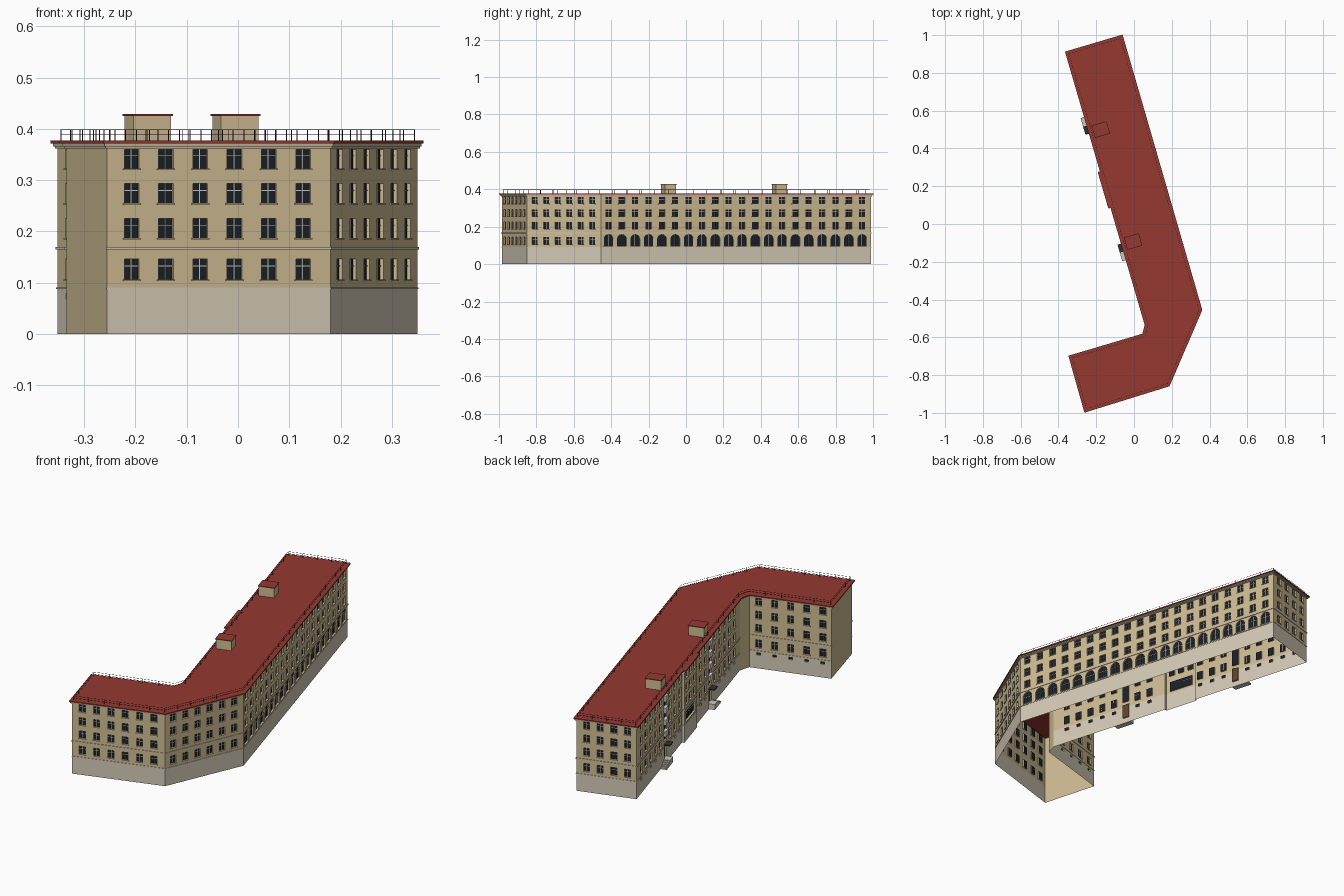
import bpy, bmesh, math
from mathutils import Vector

if "Cube" in bpy.data.objects:
    bpy.data.objects.remove(bpy.data.objects["Cube"])

COLORS = {
    "walls": (.62, .50, .29), "plinth": (.66, .59, .47), "roof": (.30, .04, .03),
    "window_glass": (.010, .015, .022), "window_bars": (.62, .60, .52),
    "window_sills": (.60, .50, .32), "string_courses": (.66, .58, .44),
    "cornice": (.55, .46, .33), "railing": (.03, .03, .03), "doors": (.13, .05, .025),
    "porch_steps": (.62, .57, .47), "porch_canopies": (.03, .03, .035),
    "stair_panels": (.75, .74, .70), "roof_boxes": (.62, .50, .29), "roof_box_caps": (.30, .04, .03),
}
parts = {n: bmesh.new() for n in COLORS}


def face(part, pts):
    bm = parts[part]
    bm.faces.new([bm.verts.new(p) for p in pts])


class Frame:
    """Wall coordinates: u along the wall, n outward, z up."""
    def __init__(self, p, q):
        self.p = Vector((p[0], p[1], 0))
        d = Vector((q[0], q[1], 0)) - self.p
        self.len = d.length
        self.d = d.normalized()
        self.o = Vector((self.d.y, -self.d.x, 0))

    def at(self, u, z, n=0):
        return self.p + self.d * u + self.o * n + Vector((0, 0, z))

    def box(self, part, u0, u1, z0, z1, n0, n1):
        a = [self.at(u, z, n1) for u, z in ((u0, z0), (u1, z0), (u1, z1), (u0, z1))]
        b = [self.at(u, z, n0) for u, z in ((u0, z0), (u1, z0), (u1, z1), (u0, z1))]
        face(part, a)
        face(part, b[::-1])
        for i in range(4):
            j = (i + 1) % 4
            face(part, [a[j], a[i], b[i], b[j]])


H, PL, DEEP = .366, .09, .007
ROWS = [(.106, .146), (.187, .225), (.255, .293), (.323, .360)]


def opening(f, u, w, z0, z1, kind):
    a, b = u - w / 2, u + w / 2
    out = [(a, z0), (b, z0), (b, z1), (a, z1)]
    bar_z = z0 + (z1 - z0) * .66
    if kind == "arch":
        r, bar_z = w / 2, z1 - w / 2
        arc = [(u + r * math.cos(t * math.pi / 10), bar_z + r * math.sin(t * math.pi / 10)) for t in range(11)]
        out = [(a, z0), (b, z0)] + arc
        for (x0, y0), (x1, y1) in zip(arc, arc[1:]):      # spandrels
            face("walls", [f.at(x1, y1), f.at(x0, y0), f.at(x0, z1), f.at(x1, z1)])
    for i, s in enumerate(out):                           # reveals
        t = out[(i + 1) % len(out)]
        face("walls", [f.at(*s), f.at(*t), f.at(*t, -DEEP), f.at(*s, -DEEP)])
    face("doors" if kind == "door" else "window_glass", [f.at(*s, -DEEP) for s in out])
    if kind in ("win", "arch"):
        f.box("window_bars", u - .0009, u + .0009, z0, z1, -DEEP, -DEEP + .002)
        f.box("window_bars", a, b, bar_z - .0008, bar_z + .0008, -DEEP, -DEEP + .002)
        f.box("window_sills", a - .003, b + .003, z0 - .003, z0, 0, .003)
    elif kind == "stair":                                 # alternating light panels
        for k in range(4):
            z = z0 + .025 + k * .06
            f.box("stair_panels", a, b, z, z + .028, -DEEP, .008)


def wall(p, q, ops=(), blank=False):
    f = Frame(p, q)
    us = sorted({round(v, 5) for o in ops for v in (o[0] - o[1] / 2, o[0] + o[1] / 2)} | {0, f.len})
    zs = sorted({round(v, 5) for o in ops for v in o[2:4]} | {0, PL, H})
    for u0, u1 in zip(us, us[1:]):
        for z0, z1 in zip(zs, zs[1:]):
            u, z = (u0 + u1) / 2, (z0 + z1) / 2
            if any(abs(u - o[0]) < o[1] / 2 and o[2] < z < o[3] for o in ops):
                continue
            part = "plinth" if z < PL and not blank else "walls"
            face(part, [f.at(u0, z0), f.at(u1, z0), f.at(u1, z1), f.at(u0, z1)])
    for o in ops:
        opening(f, *o)
    return f


def grid(start, step, n, w=.030, rows=ROWS, skip=()):
    return [(start + i * step, w, a, b, "win") for i in range(n) if i not in skip for a, b in rows]


def basement(start, step, n, skip=()):
    return [(start + i * step, .02, .068, .080, "vent") for i in range(n) if i not in skip]


def offset(pts, d):
    """Move every edge of a counter-clockwise outline outward by d."""
    res = []
    for i, p in enumerate(pts):
        e = Frame(pts[i - 1], p)
        g = Frame(p, pts[(i + 1) % len(pts)])
        m = (e.o + g.o) / (1 + e.o.dot(g.o))
        res.append((p[0] + m.x * d, p[1] + m.y * d))
    return res


def band(part, pts, z0, z1, d, skip=()):
    o = offset(pts, d)
    for i in range(len(pts)):
        if i in skip:
            continue
        j = (i + 1) % len(pts)
        ring = [(o[i], o[j], z0, z1), ]
        for a, b, lo, hi in ring:
            face(part, [(*a, lo), (*b, lo), (*b, hi), (*a, hi)])
        face(part, [(*o[i], z1), (*o[j], z1), (*pts[j], z1), (*pts[i], z1)])
        face(part, [(*pts[i], z0), (*pts[j], z0), (*o[j], z0), (*o[i], z0)])


# Outline, counter-clockwise, with a shallow projecting bay on the long west side
NW, IN = (-.352, .905), (.068, -.535)
west = Frame(NW, IN)
c0, c1, bay = .66, .84, .012
xy = lambda v: (v.x, v.y)
P = [(-.255, -.985), (.18, -.85), (.35, -.455), (-.068, .989), NW,
     xy(west.at(c0, 0)), xy(west.at(c0, 0, bay)), xy(west.at(c1, 0, bay)), xy(west.at(c1, 0)),
     IN, (.053, -.590), (-.334, -.705)]

# Street fronts
wall(P[0], P[1], grid(.050, .070, 6))
wall(P[1], P[2], grid(.045, .067, 6))
arches = [(.042 + i * .0743, .052, .098, .160, "arch") for i in range(20)]
wall(P[2], P[3], grid(.042, .0743, 20, .034, ROWS[1:]) + arches)
wall(P[3], P[4], grid(.050, .067, 4))


# Courtyard fronts with stair glazing and doors
def stair(u):
    return [(u, .036, .118, .352, "stair"), (u, .034, .028, .098, "door")]


f_n = wall(P[4], P[5], grid(.07, .07, 9, skip=(5,)) + basement(.07, .07, 9, (5,)) + stair(.42))
wall(P[5], P[6])
wall(P[6], P[7], grid(.035, .055, 3, rows=ROWS[1:]) + [(.09, .13, .10, .15, "win")])
wall(P[7], P[8])
f_s = wall(P[8], P[9], grid(.09, .07, 8, skip=(2,)) + basement(.09, .07, 8, (2,)) + stair(.23))
wall(P[9], P[10], blank=True)
wall(P[10], P[11], grid(.045, .079, 5) + basement(.045, .079, 5))
wall(P[11], P[0], blank=True)

# Porches: landing, steps along the wall, canopy
for f, u, s in ((f_n, .42, -1), (f_s, .23, 1)):
    f.box("porch_steps", u - .022, u + .022, 0, .028, 0, .03)
    for k in range(4):
        a, b = sorted((u + s * (.022 + .012 * k), u + s * (.034 + .012 * k)))
        f.box("porch_steps", a, b, 0, .023 - .0055 * k, 0, .03)
    f.box("porch_canopies", u - .022, u + .022, .100, .105, 0, .03)

# String courses, cornice, roof slab
band("string_courses", P, .165, .170, .003, skip=(9, 11))
band("string_courses", P, .088, .091, .002, skip=(9, 11))
band("cornice", P, .362, .367, .004)
band("cornice", P, .366, .372, .007)
R = offset(P, .011)
face("roof", [(*p, .377) for p in R])
face("roof", [(*p, .371) for p in R[::-1]])
for i, p in enumerate(R):
    q = R[(i + 1) % len(R)]
    face("roof", [(*p, .371), (*q, .371), (*q, .377), (*p, .377)])

# Roof railing, following the simple outline without the bay
rail = offset([p for i, p in enumerate(P) if i not in (5, 6, 7, 8)], -.006)
for i, p in enumerate(rail):
    f = Frame(p, rail[(i + 1) % len(rail)])
    n = max(1, round(f.len / .075))
    for k in range(n):
        u = f.len * k / n
        f.box("railing", u - .0007, u + .0007, .377, .399, -.0007, .0007)
    for z in (.388, .398):
        f.box("railing", 0, f.len, z - .0005, z + .0005, -.0005, .0005)

# Stairhead boxes on the roof
for c in (Vector((-.176, .500, 0)), Vector((-.005, -.093, 0))):
    f = Frame(xy(c), xy(c + west.d))
    f.box("roof_boxes", -.031, .031, .377, .425, -.038, .038)
    f.box("roof_box_caps", -.034, .034, .425, .429, -.041, .041)

# Turn the collected parts into objects
for name, bm in parts.items():
    bmesh.ops.remove_doubles(bm, verts=bm.verts, dist=1e-5)
    me = bpy.data.meshes.new(name)
    bm.to_mesh(me)
    bm.free()
    mat = bpy.data.materials.new(name)
    mat.diffuse_color = (*COLORS[name], 1)
    mat.use_nodes = True
    mat.node_tree.nodes["Principled BSDF"].inputs["Base Color"].default_value = mat.diffuse_color
    me.materials.append(mat)
    bpy.context.collection.objects.link(bpy.data.objects.new(name, me))
